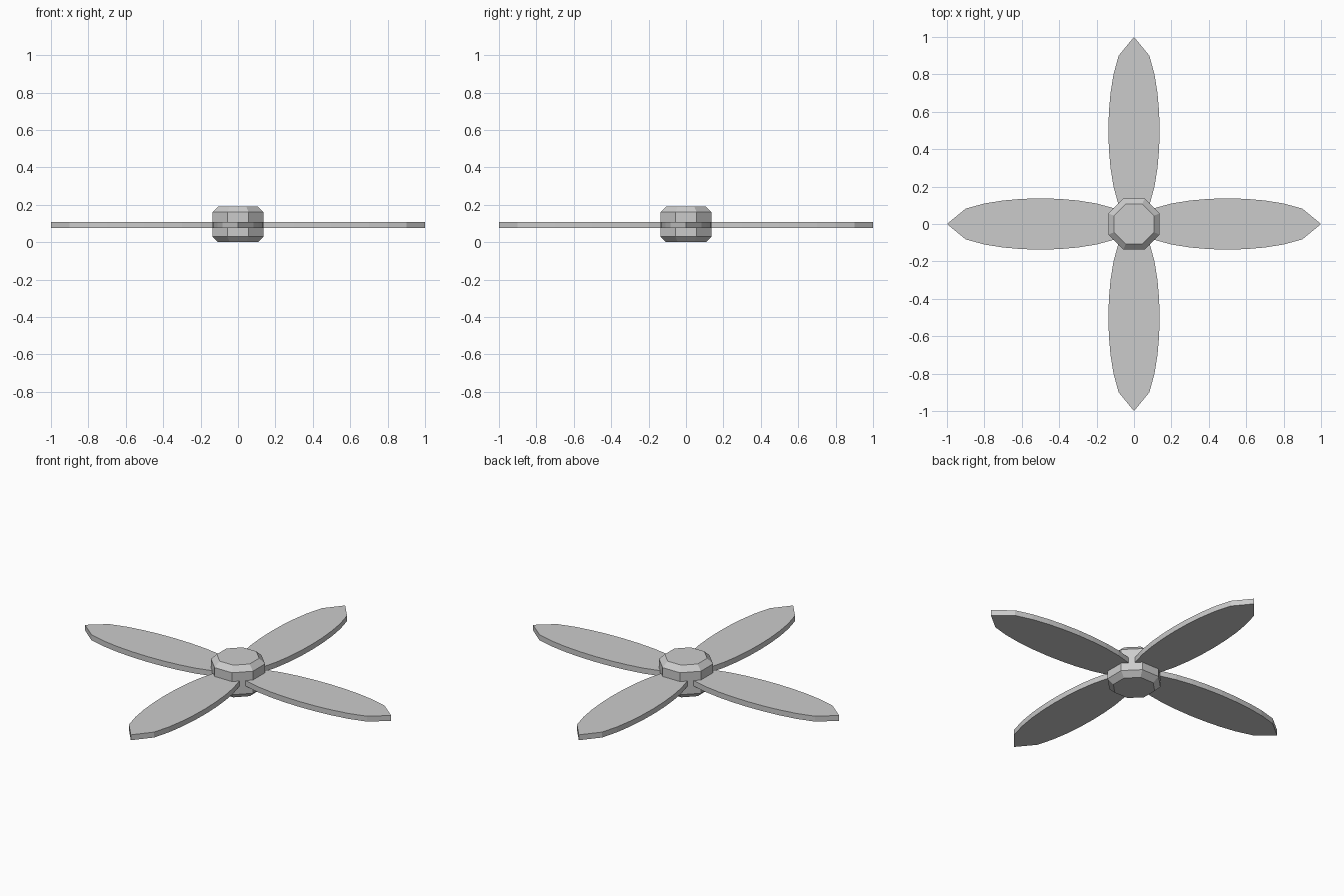
import bpy, bmesh, math

if "Cube" in bpy.data.objects:
    bpy.data.objects.remove(bpy.data.objects["Cube"])

HUB_H, HUB_R, BEVEL = 0.19, 0.137, 0.03
BLADE_HALF_W, BLADE_T = 0.137, 0.032


def make_object(name, bm):
    bmesh.ops.recalc_face_normals(bm, faces=bm.faces)
    mesh = bpy.data.meshes.new(name)
    bm.to_mesh(mesh)
    bm.free()
    obj = bpy.data.objects.new(name, mesh)
    bpy.context.collection.objects.link(obj)
    return obj


# Octagonal hub with chamfered rims, flats facing the axes
bm = bmesh.new()
profile = [(HUB_R - BEVEL, 0), (HUB_R, BEVEL),
           (HUB_R, HUB_H - BEVEL), (HUB_R - BEVEL, HUB_H)]
rings = []
for apothem, z in profile:
    r = apothem / math.cos(math.pi / 8)
    rings.append([bm.verts.new((r * math.cos((i + 0.5) * math.pi / 4),
                                r * math.sin((i + 0.5) * math.pi / 4), z))
                  for i in range(8)])
for low, high in zip(rings, rings[1:]):
    for i in range(8):
        j = (i + 1) % 8
        bm.faces.new((low[i], low[j], high[j], high[i]))
bm.faces.new(rings[0][::-1])
bm.faces.new(rings[-1])
make_object("hub", bm)


# Flat leaf-shaped blade running from the hub centre to a pointed tip
def make_blade(name, angle):
    bm = bmesh.new()
    edge = [(i / 10, BLADE_HALF_W * math.sqrt(max(0, 1 - (i / 5 - 1) ** 2)))
            for i in range(11)]
    outline = edge + [(x, -y) for x, y in edge[-2:0:-1]]
    z = (HUB_H - BLADE_T) / 2 - 0.003
    face = bm.faces.new([bm.verts.new((x, y, z)) for x, y in outline])
    top = bmesh.ops.extrude_face_region(bm, geom=[face], use_keep_orig=True)
    verts = [g for g in top["geom"] if isinstance(g, bmesh.types.BMVert)]
    bmesh.ops.translate(bm, verts=verts, vec=(0, 0, BLADE_T))
    make_object(name, bm).rotation_euler.z = angle


# Four blades around the hub
for k, side in enumerate(("right", "back", "left", "front")):
    make_blade(side + "_blade", k * math.pi / 2)
